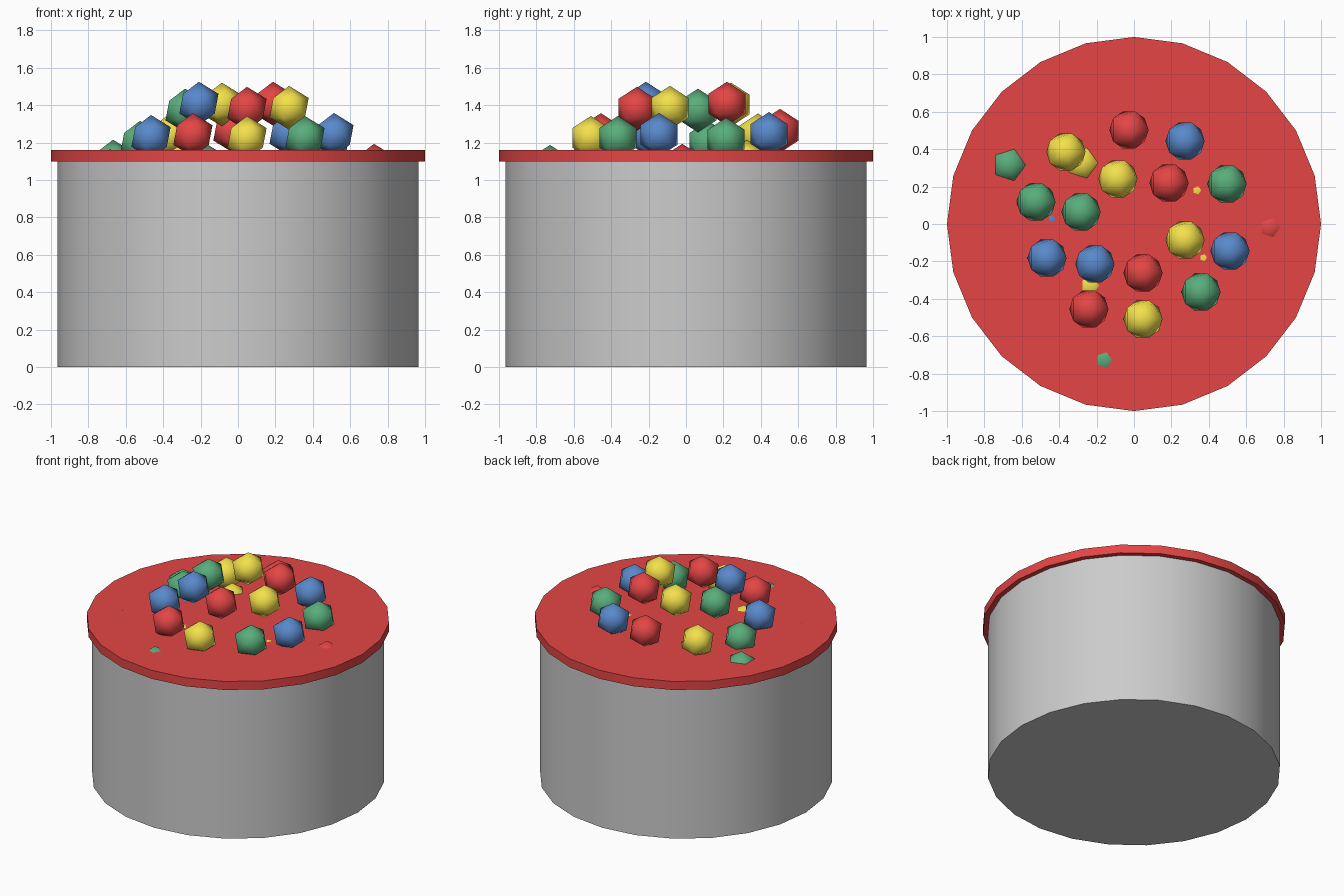
import bpy
import math

if "Cube" in bpy.data.objects:
    bpy.data.objects.remove(bpy.data.objects["Cube"])

COLOURS = {
    "red": (0.78, 0.06, 0.06, 1),
    "blue": (0.10, 0.25, 0.60, 1),
    "yellow": (0.90, 0.75, 0.07, 1),
    "green": (0.10, 0.42, 0.20, 1),
}
mats = {}
for key, rgba in COLOURS.items():
    mats[key] = bpy.data.materials.new(key)
    mats[key].diffuse_color = rgba


def cylinder(name, radius, z0, z1):
    bpy.ops.mesh.primitive_cylinder_add(vertices=24, radius=radius, depth=z1 - z0,
                                        location=(0, 0, (z0 + z1) / 2))
    ob = bpy.context.object
    ob.name = name
    bpy.ops.object.shade_smooth_by_angle(angle=math.radians(30))
    return ob


# Grey drum and red lid
cylinder("drum_body", 0.966, 0, 1.10)
lid = cylinder("lid", 1.0, 1.098, 1.16)
lid.data.materials.append(mats["red"])

# Balls: one shared mesh per colour
R = 0.117
ball_mesh = {}
for key in COLOURS:
    bpy.ops.mesh.primitive_ico_sphere_add(subdivisions=1, radius=R)
    ob = bpy.context.object
    bpy.ops.object.shade_smooth()
    ob.data.materials.append(mats[key])
    ball_mesh[key] = ob.data
    bpy.data.objects.remove(ob)


def balls(name, rows):
    """Each row is colour, x, y and height of the ball's top."""
    for i, (key, x, y, top) in enumerate(rows, 1):
        ob = bpy.data.objects.new(f"{name}_{key}_{i}", ball_mesh[key])
        ob.location = (x, y, top - R)
        bpy.context.collection.objects.link(ob)


# Upper ring of the pile
balls("upper_ball", [
    ("blue", -0.209, -0.214, 1.525), ("red", 0.048, -0.262, 1.498),
    ("yellow", 0.273, -0.086, 1.503), ("red", 0.187, 0.219, 1.525),
    ("yellow", -0.086, 0.241, 1.52), ("green", -0.283, 0.064, 1.488),
])

# Lower ring of the pile
balls("lower_ball", [
    ("red", -0.027, 0.503, 1.38), ("blue", 0.273, 0.444, 1.363),
    ("green", 0.497, 0.214, 1.333), ("blue", 0.513, -0.144, 1.358),
    ("green", 0.358, -0.364, 1.342), ("yellow", 0.048, -0.508, 1.342),
    ("red", -0.241, -0.455, 1.357), ("blue", -0.465, -0.182, 1.347),
    ("green", -0.524, 0.118, 1.316), ("yellow", -0.364, 0.385, 1.355),
])

# Sunken balls whose tips poke through the lid
balls("sunken_ball", [
    ("green", -0.668, 0.316, 1.215), ("yellow", -0.278, 0.326, 1.213),
    ("red", 0.727, -0.02, 1.193), ("yellow", 0.337, 0.18, 1.174),
    ("yellow", 0.371, -0.18, 1.172), ("yellow", -0.235, -0.33, 1.19),
    ("blue", -0.44, 0.027, 1.172), ("green", -0.16, -0.727, 1.187),
    ("red", -0.684, -0.353, 1.165), ("red", 0.476, -0.594, 1.165),
])

for m in bpy.data.materials:
    if m.users and not m.is_grease_pencil:
        m.use_nodes = True
        m.node_tree.nodes["Principled BSDF"].inputs["Base Color"].default_value = m.diffuse_color
